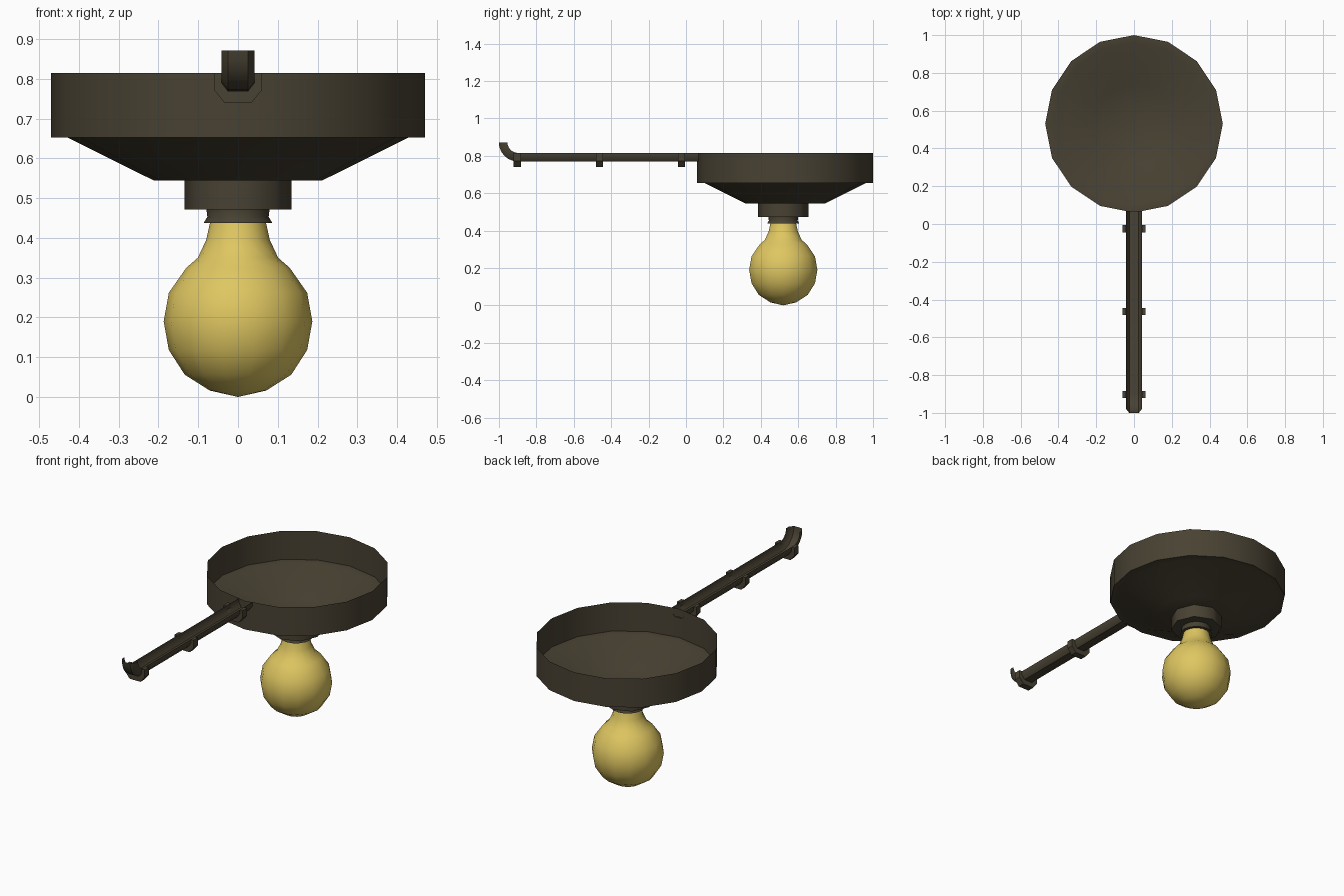
import bpy, bmesh, math

if "Cube" in bpy.data.objects:
    bpy.data.objects.remove(bpy.data.objects["Cube"])

CY = 0.53      # centre of the lamp in y
TOP = 0.815    # ceiling plane


def material(name, rgb):
    m = bpy.data.materials.new(name)
    m.diffuse_color = (*rgb, 1)
    m.use_nodes = True
    m.node_tree.nodes["Principled BSDF"].inputs["Base Color"].default_value = m.diffuse_color
    return m


metal = material("dark bronze metal", (0.066, 0.054, 0.033))
glass = material("warm yellow glass", (0.74, 0.57, 0.12))


def finish(name, bm, mat, smooth=True, recalc=True):
    if recalc:
        bmesh.ops.recalc_face_normals(bm, faces=bm.faces)
    me = bpy.data.meshes.new(name)
    bm.to_mesh(me)
    bm.free()
    ob = bpy.data.objects.new(name, me)
    bpy.context.collection.objects.link(ob)
    me.materials.append(mat)
    if smooth:
        bpy.ops.object.select_all(action='DESELECT')
        ob.select_set(True)
        bpy.context.view_layer.objects.active = ob
        bpy.ops.object.shade_smooth_by_angle(angle=math.radians(50))
    return ob


def bridge(bm, a, b, closed):
    n = len(a)
    for i in range(n if closed else n - 1):
        j = (i + 1) % n
        bm.faces.new((a[i], a[j], b[j], b[i]))


def lathe(name, profile, sides, mat, cy=CY, cap_start=False, cap_end=True):
    """Revolve (radius, z) points around the lamp axis."""
    bm = bmesh.new()
    rings = []
    for r, z in profile:
        rings.append([bm.verts.new((r * math.cos(2 * math.pi * k / sides),
                                    cy + r * math.sin(2 * math.pi * k / sides), z))
                      for k in range(sides)])
    for a, b in zip(rings, rings[1:]):
        bridge(bm, a, b, True)
    if cap_start:
        bm.faces.new(rings[0])
    if cap_end:
        bm.faces.new(rings[-1])
    bmesh.ops.remove_doubles(bm, verts=bm.verts, dist=1e-5)
    return finish(name, bm, mat)


# Open pan-shaped shade: thin wall, narrow lip, sloping bottom
lathe("shade", [(0.47, TOP), (0.47, 0.653), (0.43, 0.653), (0.213, 0.545)], 16, metal)

# Lamp holder and flared socket collar
lathe("lamp_holder", [(0.135, 0.545), (0.135, 0.472)], 8, metal, cy=0.52)
lathe("socket_collar", [(0.08, 0.475), (0.077, 0.453), (0.086, 0.438)], 16, metal, cy=0.52)

# Bulb
lathe("bulb", [(0.07, 0.44), (0.08, 0.395), (0.101, 0.35), (0.13, 0.325), (0.174, 0.262),
               (0.187, 0.19), (0.174, 0.118), (0.134, 0.056), (0.071, 0.016), (0, 0)],
      14, glass, cy=0.52, cap_end=False)

# Half pipe along the ceiling, bending upward at the front end: (x, depth) channel
channel = [(-0.042, 0), (-0.042, 0.024), (-0.025, 0.046),
           (0.025, 0.046), (0.042, 0.024), (0.042, 0)]
bm = bmesh.new()
sections = [[bm.verts.new((x, 0.068, TOP - d)) for x, d in channel]]
by, bz, br = -0.898, 0.872, 0.057
for k in range(7):
    t = math.pi / 2 * k / 6
    sections.append([bm.verts.new((x, by - (br + d) * math.sin(t), bz - (br + d) * math.cos(t)))
                     for x, d in channel])
for a, b in zip(sections, sections[1:]):
    bridge(bm, a, b, False)
finish("conduit_pipe", bm, metal)

# U-shaped clamps wrapped round the pipe
outer = [(-0.06, 0), (-0.06, 0.043), (-0.034, 0.075),
         (0.034, 0.075), (0.06, 0.043), (0.06, 0)]
loop = outer + channel[::-1]
for i, y in enumerate((-0.902, -0.463, -0.025)):
    bm = bmesh.new()
    ends = [[bm.verts.new((x, y + s, TOP - d)) for x, d in loop] for s in (-0.019, 0.019)]
    bridge(bm, ends[0], ends[1], True)
    n = len(loop)
    for e in ends:
        for k in range(5):
            bm.faces.new((e[k], e[k + 1], e[n - 2 - k], e[n - 1 - k]))
    finish(f"pipe_clamp_{i + 1}", bm, metal, smooth=False)
